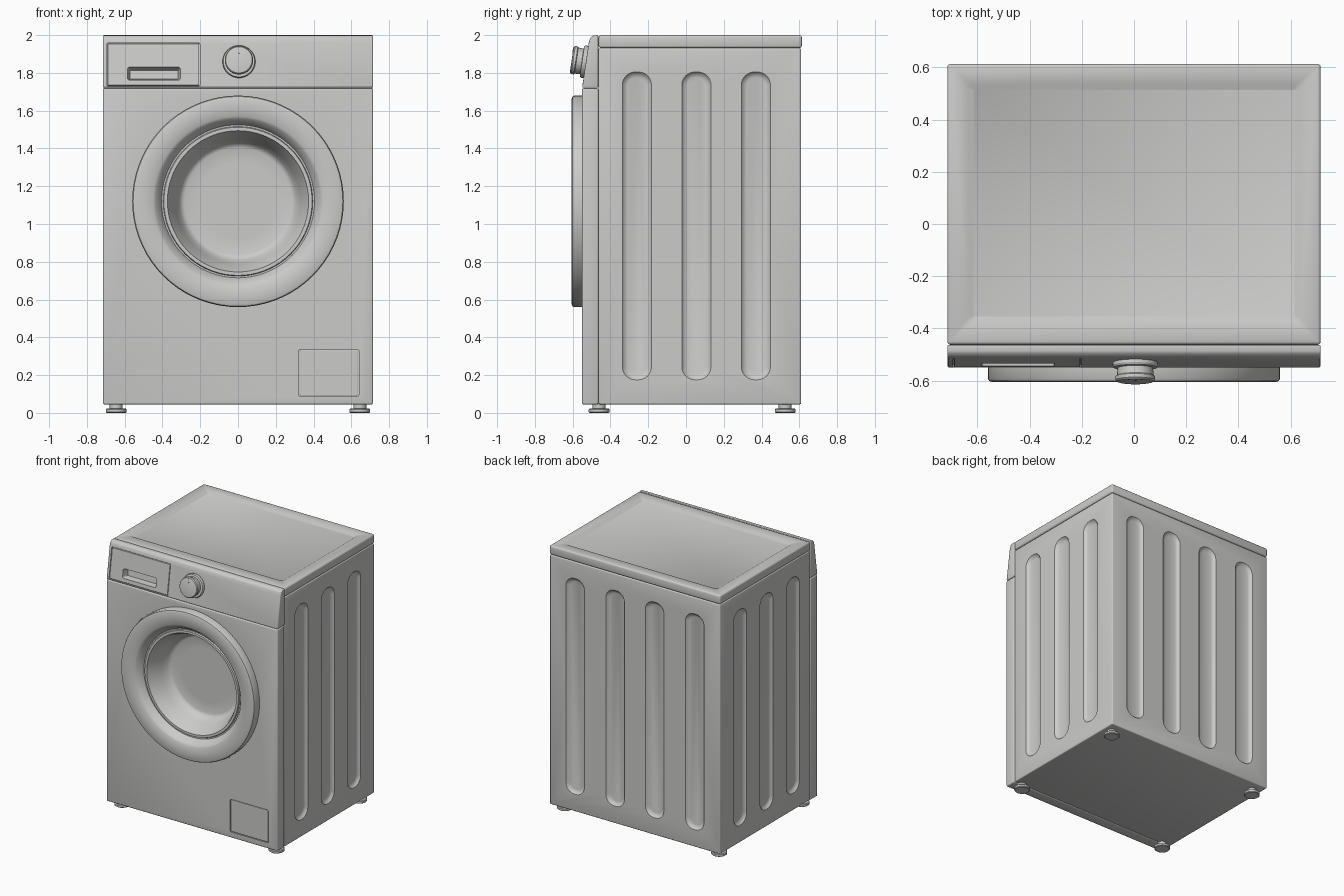
import bpy, bmesh
from math import sin, cos, pi, radians
from mathutils import Matrix, Vector

cube = bpy.data.objects.get("Cube")
if cube:
    bpy.data.objects.remove(cube, do_unlink=True)

GREY = (0.6, 0.6, 0.59, 1)
enamel = bpy.data.materials.new("light grey enamel")
enamel.use_nodes = True
enamel.diffuse_color = GREY
enamel.node_tree.nodes["Principled BSDF"].inputs["Base Color"].default_value = GREY


def finish(name, bm, matrix=Matrix()):
    bmesh.ops.recalc_face_normals(bm, faces=bm.faces)
    bm.transform(matrix)
    mesh = bpy.data.meshes.new(name)
    bm.to_mesh(mesh)
    bm.free()
    mesh.materials.append(enamel)
    obj = bpy.data.objects.new(name, mesh)
    bpy.context.collection.objects.link(obj)
    return obj


def facing(x, y, z, turn=0, tilt=0):
    """Frame whose local z points out of the front, turned about the vertical."""
    return (Matrix.Translation((x, y, z)) @ Matrix.Rotation(radians(turn), 4, 'Z')
            @ Matrix.Rotation(radians(90 - tilt), 4, 'X'))


def loft(name, rings, matrix, cap_start=True):
    bm = bmesh.new()
    loops = [[bm.verts.new(p) for p in ring] for ring in rings]
    for a, b in zip(loops, loops[1:]):
        for i in range(len(a)):
            j = (i + 1) % len(a)
            bm.faces.new((a[i], a[j], b[j], b[i]))
    if cap_start:
        bm.faces.new(loops[0])
    bm.faces.new(loops[-1])
    return finish(name, bm, matrix)


def rounded(w, h, r, z, steps=6):
    """Rounded rectangle outline at height z."""
    pts = []
    for k, (sx, sy) in enumerate(((1, 1), (-1, 1), (-1, -1), (1, -1))):
        for i in range(steps + 1):
            a = (k + i / steps) * pi / 2
            pts.append((sx * (w / 2 - r) + r * cos(a), sy * (h / 2 - r) + r * sin(a), z))
    return pts


def pad(name, w, h, r, levels, matrix):
    """Stacked rounded rectangles; levels are (height, inset)."""
    return loft(name, [rounded(w - 2 * i, h - 2 * i, max(r - i, 0.003), z)
                       for z, i in levels], matrix)


def lathe(name, profile, matrix, n=72, cap_start=True):
    rings = [[(r * cos(2 * pi * k / n), r * sin(2 * pi * k / n), h) for k in range(n)]
             for r, h in profile]
    return loft(name, rings, matrix, cap_start)


def prism(name, profile, half, bevel):
    """Side profile (y, z) extruded across the width."""
    bm = bmesh.new()
    a = [bm.verts.new((-half, y, z)) for y, z in profile]
    b = [bm.verts.new((half, y, z)) for y, z in profile]
    for i in range(len(a)):
        j = (i + 1) % len(a)
        bm.faces.new((a[i], a[j], b[j], b[i]))
    bm.faces.new(a)
    bm.faces.new(b)
    bmesh.ops.recalc_face_normals(bm, faces=bm.faces)
    edges = [e for e in bm.edges if e.calc_face_angle() > 0.5]
    bmesh.ops.bevel(bm, geom=edges, offset=bevel, segments=3, profile=0.5, affect='EDGES')
    return finish(name, bm)


def box(name, half, y0, y1, z0, z1, bevel):
    return prism(name, [(y0, z0), (y1, z0), (y1, z1), (y0, z1)], half, bevel)


def cut(cutter, *targets):
    cutter.hide_render = True
    for obj in targets:
        mod = obj.modifiers.new("cut", 'BOOLEAN')
        mod.operation = 'DIFFERENCE'
        mod.solver = 'EXACT'
        mod.object = cutter
        with bpy.context.temp_override(object=obj, active_object=obj):
            bpy.ops.object.modifier_apply(modifier=mod.name)
    bpy.data.objects.remove(cutter, do_unlink=True)


# Main shells
cabinet = box("cabinet", 0.712, -0.463, 0.61, 0.045, 1.93, 0.008)
front = box("front_panel", 0.715, -0.55, -0.464, 0.045, 1.719, 0.008)
lid = box("lid", 0.715, -0.462, 0.613, 1.932, 2.0, 0.012)
control = prism("control_panel", [(-0.464, 1.722), (-0.55, 1.722), (-0.515, 1.96),
                                  (-0.507, 1.985), (-0.492, 1.998), (-0.464, 2.0)], 0.715, 0.006)

# Shallow tray in the lid
cut(pad("tray_cutter", 1.27, 0.91, 0.02, [(0.03, 0), (0, 0), (-0.012, 0.02)],
        Matrix.Translation((0, 0.08, 2.0))), lid)

# Pressed channels in both sides and the back
CHANNEL = [(0.03, 0), (0, 0), (-0.006, 0.005), (-0.016, 0.016), (-0.02, 0.03)]
spots = [facing(s * 0.712, y, 0.99, s * 90) for s in (1, -1) for y in (-0.26, 0.055, 0.37)]
spots += [facing(x, 0.61, 0.99, 180) for x in (-0.5, -0.165, 0.165, 0.5)]
for spot in spots:
    cut(pad("channel_cutter", 0.155, 1.63, 0.07, CHANNEL, spot), cabinet)

# Opening behind the door, and a shadow gap round its edge
DOOR = facing(0, 0, 1.12)
cut(lathe("opening_cutter", [(0.43, 0.3), (0.43, 0.7)], DOOR), cabinet, front)
cut(lathe("gap_cutter", [(0.567, 0.543), (0.567, 0.6)], DOOR), front)

# Door ring, stepped seal and bowl as one turned profile
lathe("door", [(0.43, 0.54), (0.56, 0.54), (0.56, 0.592), (0.555, 0.601), (0.545, 0.605),
               (0.5, 0.606), (0.45, 0.601), (0.437, 0.593), (0.412, 0.56), (0.405, 0.545),
               (0.396, 0.545), (0.392, 0.555), (0.374, 0.555), (0.368, 0.54), (0.358, 0.525),
               (0.33, 0.44), (0.31, 0.4), (0.298, 0.386), (0.283, 0.38), (0.2, 0.38)],
      DOOR, cap_start=False)

# Detergent drawer with grip recess
TILT = 8.4
SLOT = facing(-0.448, -0.5321, 1.844, 0, TILT)
cut(pad("drawer_pocket", 0.492, 0.232, 0.008, [(0.03, 0), (-0.01, 0)], SLOT), control)
drawer = pad("drawer_front", 0.485, 0.225, 0.006, [(-0.012, 0), (-0.002, 0), (0, 0.002)], SLOT)
cut(pad("grip_cutter", 0.28, 0.07, 0.012, [(0.04, 0), (0, 0), (-0.045, 0.012)],
        facing(-0.445, -0.539, 1.796, 0, TILT)), control, drawer)

# Filter hatch
HATCH = facing(0.48, -0.55, 0.212)
cut(pad("hatch_pocket", 0.32, 0.248, 0.01, [(0.03, 0), (-0.01, 0)], HATCH), front)
pad("filter_hatch", 0.31, 0.238, 0.008, [(-0.012, 0), (-0.002, 0), (0, 0.003)], HATCH)

# Programme dial with pointer
KNOB = facing(0.005, -0.53, 1.858, 0, TILT)
lathe("dial", [(0.085, -0.005), (0.087, 0.012), (0.083, 0.02), (0.068, 0.022), (0.07, 0.05),
               (0.075, 0.054), (0.075, 0.068), (0.07, 0.074), (0.062, 0.076)], KNOB, 48)
pad("dial_pointer", 0.008, 0.03, 0.003, [(0.07, 0), (0.078, 0)],
    KNOB @ Matrix.Translation((0, 0.05, 0)))

# Feet
for side, x in (("left", 0.645), ("right", -0.645)):
    for end, y in (("front", -0.46), ("back", 0.525)):
        lathe(f"{end}_{side}_foot", [(0.05, 0), (0.055, 0.004), (0.055, 0.018), (0.05, 0.023),
                                     (0.034, 0.024), (0.034, 0.05)],
              Matrix.Translation((x, y, 0)), 32)

# Smooth shading with crisp edges
for obj in bpy.context.scene.objects:
    picked = obj.type == 'MESH' and enamel.name in obj.data.materials
    obj.select_set(picked)
    if picked:
        bpy.context.view_layer.objects.active = obj
bpy.ops.object.shade_smooth_by_angle(angle=radians(32))
